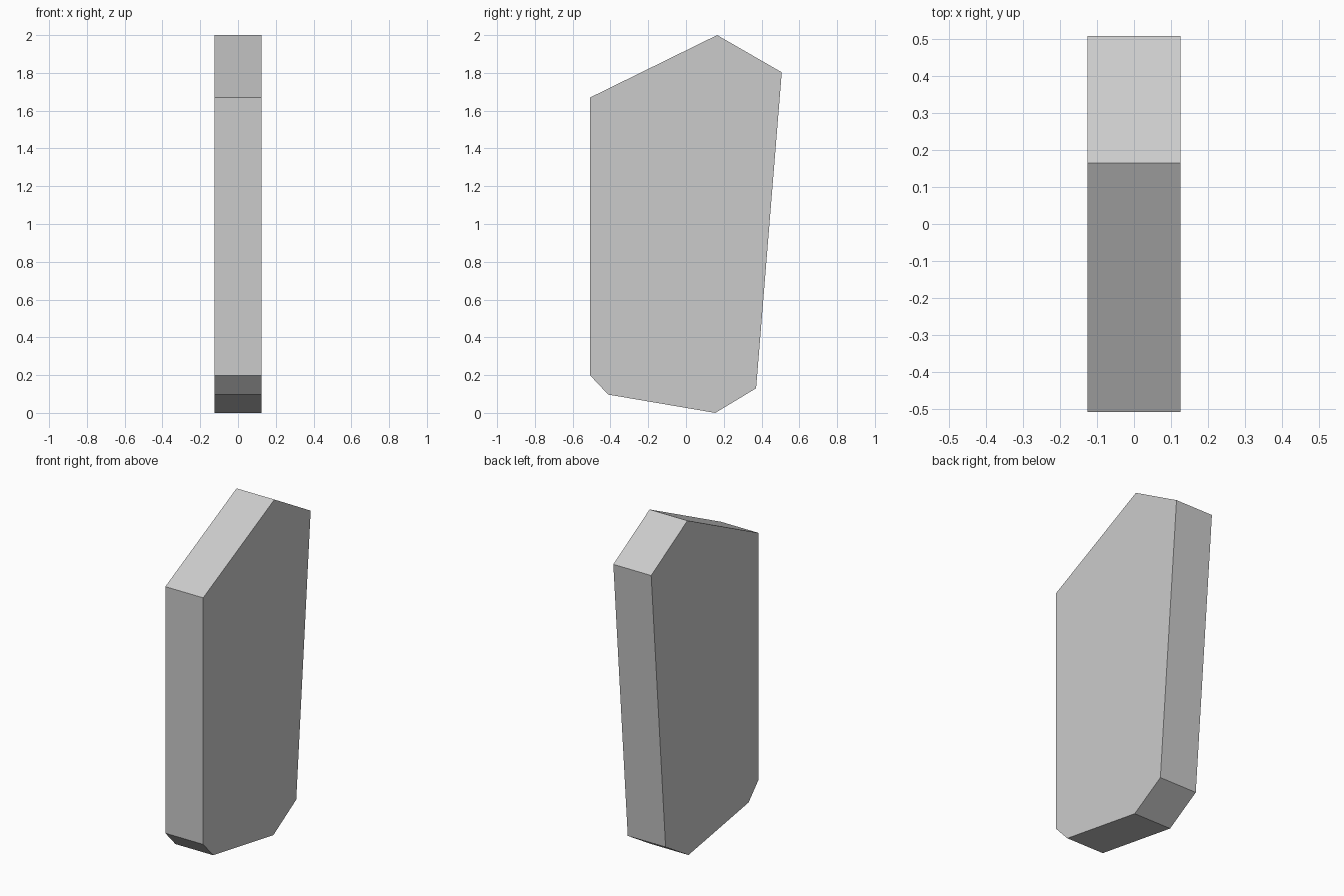
import bpy
import bmesh

if "Cube" in bpy.data.objects:
    bpy.data.objects.remove(bpy.data.objects["Cube"])

HALF_WIDTH = 0.125

# Side outline of the slab as (y, z), counter-clockwise seen from +x
OUTLINE = [
    (-0.507, 0.198), (-0.412, 0.097), (0.155, 0.0), (0.371, 0.13),
    (0.507, 1.803), (0.165, 2.0), (-0.507, 1.67),
]


def extruded_slab(name, outline, half_width):
    """Extrude a side outline along x into a solid, flat-faced slab."""
    bm = bmesh.new()
    face = bm.faces.new([bm.verts.new((-half_width, y, z)) for y, z in outline])
    result = bmesh.ops.extrude_face_region(bm, geom=[face], use_keep_orig=True)
    verts = [v for v in result["geom"] if isinstance(v, bmesh.types.BMVert)]
    bmesh.ops.translate(bm, verts=verts, vec=(2 * half_width, 0, 0))
    bmesh.ops.recalc_face_normals(bm, faces=bm.faces)
    mesh = bpy.data.meshes.new(name)
    bm.to_mesh(mesh)
    bm.free()
    obj = bpy.data.objects.new(name, mesh)
    bpy.context.collection.objects.link(obj)
    return obj


# Upright faceted slab
extruded_slab("stone_slab", OUTLINE, HALF_WIDTH)
